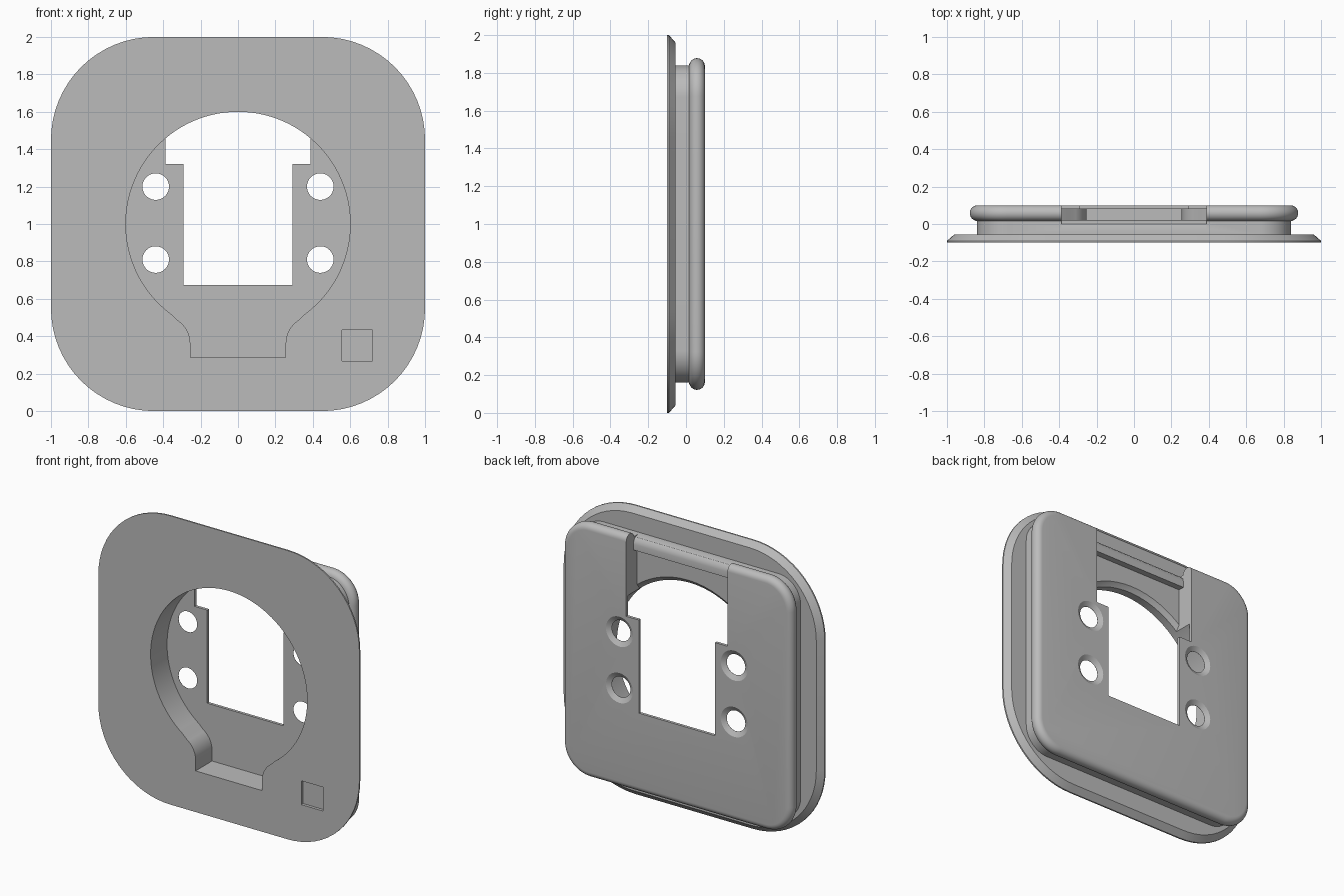
import bpy, bmesh, math

if "Cube" in bpy.data.objects:
    bpy.data.objects.remove(bpy.data.objects["Cube"])

grey = bpy.data.materials.new("mid grey")
grey.diffuse_color = (0.5, 0.5, 0.5, 1)
grey.use_nodes = True
grey.node_tree.nodes["Principled BSDF"].inputs["Base Color"].default_value = grey.diffuse_color


def make_object(name, bm):
    bmesh.ops.recalc_face_normals(bm, faces=bm.faces)
    me = bpy.data.meshes.new(name)
    bm.to_mesh(me)
    bm.free()
    ob = bpy.data.objects.new(name, me)
    bpy.context.collection.objects.link(ob)
    me.materials.append(grey)
    return ob


def loft(name, loops):
    """Skin a stack of equal-length closed loops and cap both ends."""
    bm = bmesh.new()
    rings = [[bm.verts.new(p) for p in loop] for loop in loops]
    n = len(rings[0])
    for a, b in zip(rings, rings[1:]):
        for i in range(n):
            j = (i + 1) % n
            bm.faces.new((a[i], a[j], b[j], b[i]))
    bm.faces.new(rings[0])
    bm.faces.new(rings[-1])
    return make_object(name, bm)


def arc(cx, cz, r, a0, a1, n):
    return [(cx + r * math.cos(math.radians(a0 + (a1 - a0) * i / n)),
             cz + r * math.sin(math.radians(a0 + (a1 - a0) * i / n))) for i in range(n + 1)]


def rounded_square(y, half, r):
    pts, c = [], half - r
    for k, (sx, sz) in enumerate([(1, 1), (-1, 1), (-1, -1), (1, -1)]):
        pts += arc(sx * c, 1 + sz * c, r, 90 * k, 90 * k + 90, 16)
    return [(x, y, z) for x, z in pts]


def prism(name, pts, y0, y1):
    return loft(name, [[(x, y, z) for x, z in pts] for y in (y0, y1)])


def box(name, x0, x1, y0, y1, z0, z1):
    return prism(name, [(x0, z0), (x1, z0), (x1, z1), (x0, z1)], y0, y1)


def cone(name, x, z, sections):
    """Round cutter along y; sections are (y, radius)."""
    return loft(name, [[(px, y, pz) for px, pz in arc(x, z, r, 0, 360, 64)[:-1]]
                       for y, r in sections])


# Body: chamfered front plate, neck and rounded rear lip
sections = [(-0.10, 1.0, 0.55), (-0.09, 1.0, 0.55), (-0.055, 0.96, 0.51),
            (-0.055, 0.84, 0.17), (0.016, 0.84, 0.17)]
for i in range(1, 13):
    t = math.radians(-90 + 15 * i)
    out = 0.042 * math.cos(t)
    sections.append((0.058 + 0.042 * math.sin(t), 0.836 + out, 0.16 + out))
body = loft("mounting_plate", [rounded_square(*s) for s in sections])

cutters = []

# Keyhole pocket: large circle with a filleted slot below
fx, fz, fr = 0.405, 0.36, 0.15
tangent = math.degrees(math.atan2(1 - fz, -fx))
right = [(0.255, 0.285)] + arc(fx, fz, fr, 180, tangent, 10)
circle = arc(0, 1, 0.6, tangent - 180, 360 - tangent, 80)
left = [(-x, z) for x, z in reversed(right)]
cutters.append(prism("pocket_cutter", right + circle[1:-1] + left, -0.2, 0.08))

# Rear notch leaving a rounded ridge at the top
notch = [(0.2, 1.32), (0.2, 2.0), (-0.03, 2.0), (-0.03, 1.841), (0.0, 1.833), (0.016, 1.815),
         (0.022, 1.79), (0.022, 1.75), (-0.02, 1.75), (-0.02, 1.32)]
cutters.append(loft("notch_cutter", [[(x, y, z) for y, z in notch] for x in (-0.388, 0.388)]))

# Chamfer around the circular opening inside the notch
cutters.append(cone("rim_cutter", 0, 1, [(-0.05, 0.59), (-0.045, 0.602), (-0.015, 0.635),
                                         (0.0, 0.635)]))

# Central window
cutters.append(box("window_cutter", -0.292, 0.292, 0.04, 0.2, 0.675, 1.4))

# Countersunk screw holes
for x in (-0.44, 0.44):
    for z in (0.81, 1.2):
        cutters.append(cone("screw_cutter", x, z, [(0.05, 0.071), (0.081, 0.071),
                                                   (0.101, 0.105), (0.15, 0.105)]))

# Small square recess on the front
cutters.append(box("recess_cutter", 0.555, 0.72, -0.2, -0.08, 0.268, 0.433))

bpy.context.view_layer.objects.active = body
body.select_set(True)
for c in cutters:
    # the rim chamfer must stay inside the notch width
    if c.name.startswith("rim"):
        limit = box("rim_limit", -0.388, 0.388, -0.1, 0.1, 1.3, 1.75)
        m = c.modifiers.new("limit", 'BOOLEAN')
        m.operation, m.solver, m.object = 'INTERSECT', 'EXACT', limit
        bpy.context.view_layer.objects.active = c
        bpy.ops.object.modifier_apply(modifier=m.name)
        bpy.data.objects.remove(limit)
        bpy.context.view_layer.objects.active = body
    m = body.modifiers.new("cut", 'BOOLEAN')
    m.operation, m.solver, m.object = 'DIFFERENCE', 'EXACT', c
    bpy.ops.object.modifier_apply(modifier=m.name)
    bpy.data.objects.remove(c)

bpy.ops.object.select_all(action='DESELECT')
body.select_set(True)
bpy.ops.object.shade_smooth_by_angle(angle=math.radians(30))
